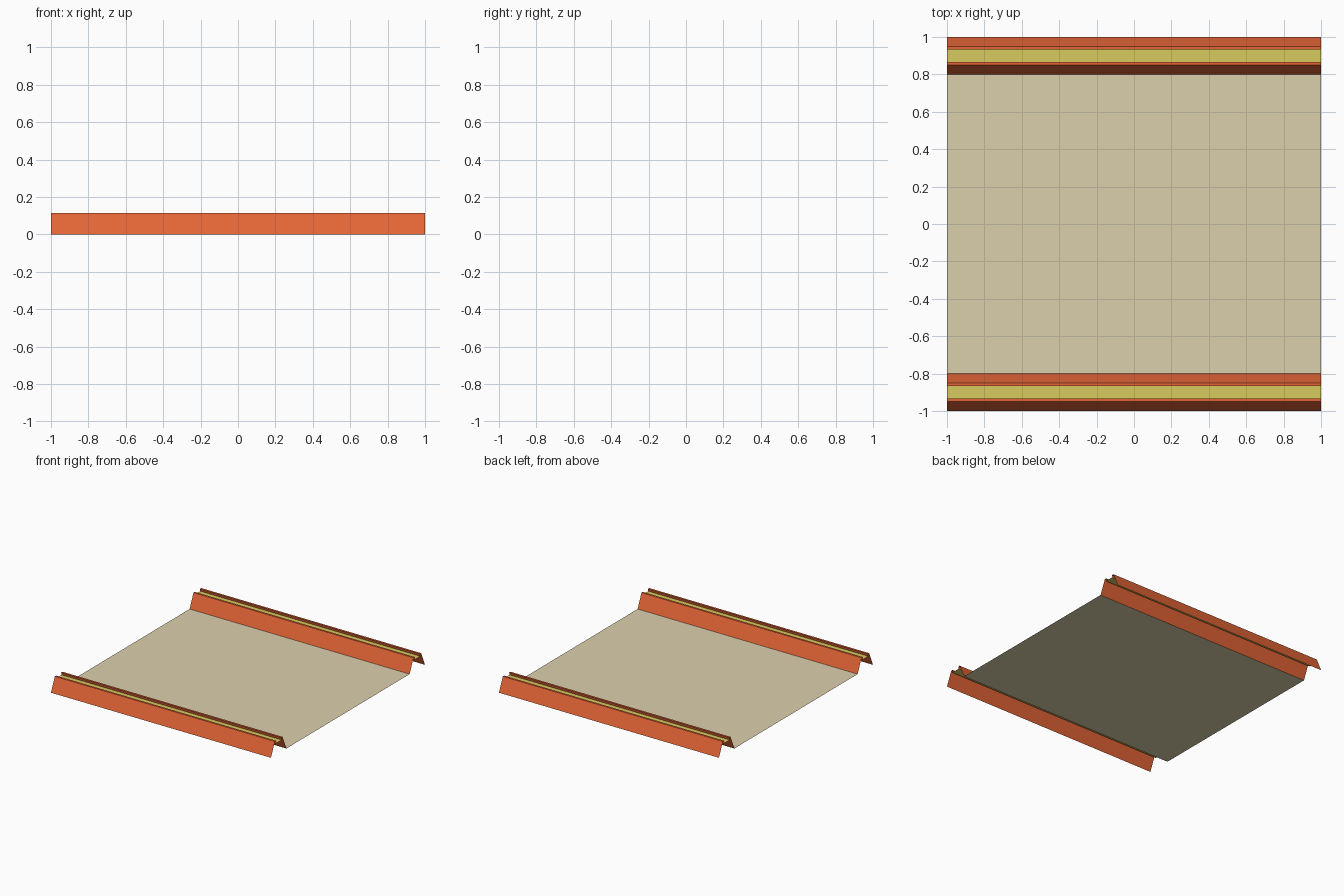
import bpy

if "Cube" in bpy.data.objects:
    bpy.data.objects.remove(bpy.data.objects["Cube"])


def material(name, rgb):
    """Flat material from 0-255 sRGB values, stored as linear colour."""
    lin = [((c / 255 + 0.055) / 1.055) ** 2.4 for c in rgb]
    m = bpy.data.materials.new(name)
    m.diffuse_color = (*lin, 1.0)
    m.use_nodes = True
    m.node_tree.nodes["Principled BSDF"].inputs["Base Color"].default_value = m.diffuse_color
    return m


tan = material("tan", (219, 208, 172))
orange = material("orange", (228, 101, 54))
yellow = material("yellow", (216, 202, 93))


def sheet(name, profile, mats, slots):
    """Sweep an open (y, z) profile along x; slots colours each strip."""
    verts = [(x, y, z) for y, z in profile for x in (-1, 1)]
    faces = [(2 * i, 2 * i + 1, 2 * i + 3, 2 * i + 2) for i in range(len(profile) - 1)]
    me = bpy.data.meshes.new(name)
    me.from_pydata(verts, [], faces)
    for m in mats:
        me.materials.append(m)
    for poly, slot in zip(me.polygons, slots):
        poly.material_index = slot
    ob = bpy.data.objects.new(name, me)
    bpy.context.collection.objects.link(ob)
    return ob


# flat pan between the ribs: a thin sheet without thickness
sheet("pan", [(-0.8, 0), (0.8, 0)], [tan], [0])

# half of the rib section: foot, shoulder, groove lip, undercut groove floor
H, FLOOR = 0.115, 0.094
half = [(0.1, 0), (0.05, H), (0.033, H), (0.038, FLOOR)]
for name, cy in (("front_rib", -0.9), ("back_rib", 0.9)):
    section = [(cy - y, z) for y, z in half] + [(cy + y, z) for y, z in reversed(half)]
    # the groove floor (middle strip) is yellow
    sheet(name, section, [orange, yellow], [0, 0, 0, 1, 0, 0, 0])
